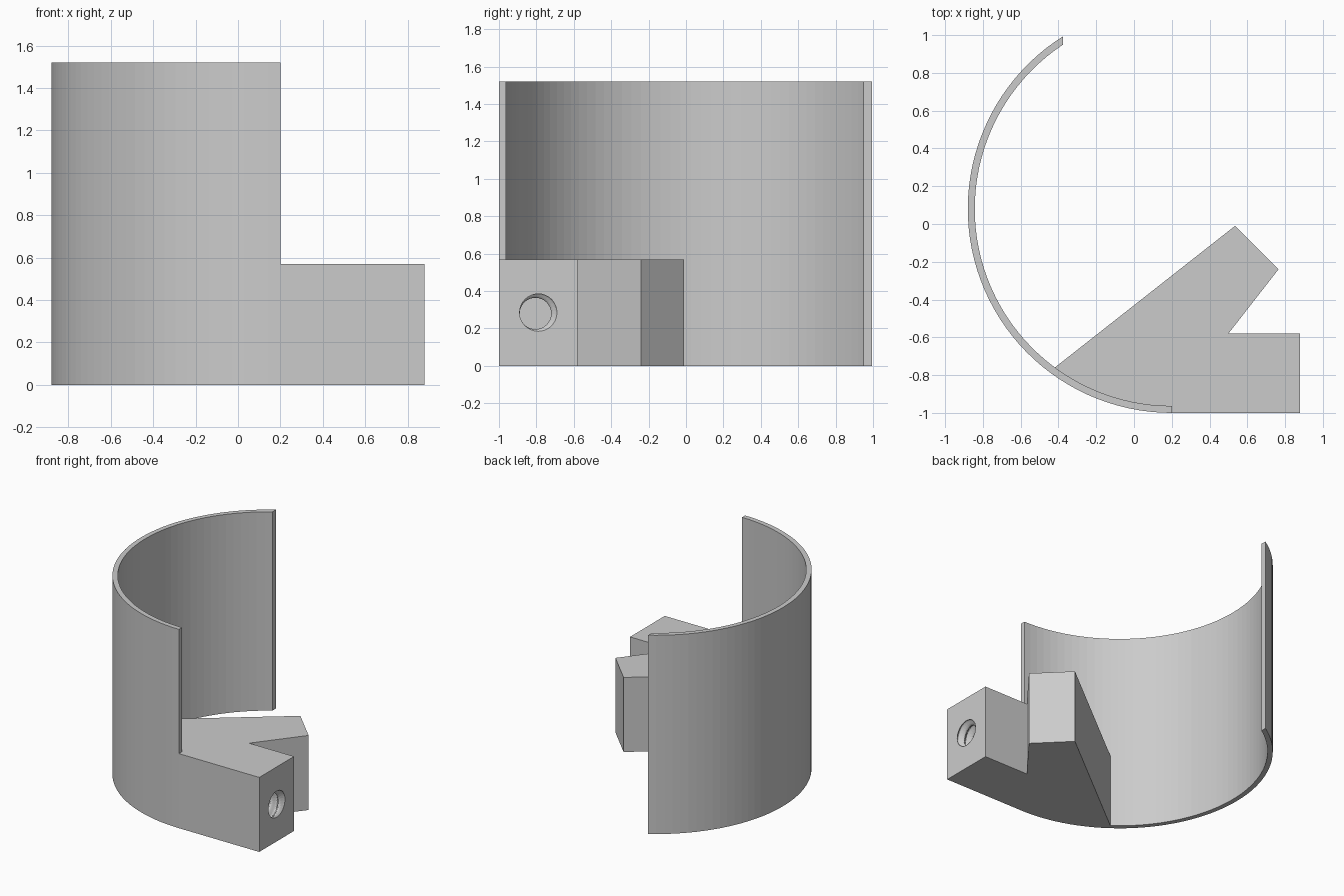
import bpy, bmesh
from math import sin, cos, pi, radians, sqrt, atan2

cube = bpy.data.objects.get("Cube")
if cube:
    bpy.data.objects.remove(cube, do_unlink=True)

CX, CY = 0.2, 0.08           # axis of the curved wall
R_OUT, R_IN = 1.08, 1.043
WALL_H, BLOCK_H = 1.52, 0.57
END_X = -0.375               # straight cut at the back end of the wall

grey = bpy.data.materials.new("plain_grey")
grey.use_nodes = True
colour = (0.6, 0.6, 0.6, 1)
grey.diffuse_color = colour
grey.node_tree.nodes["Principled BSDF"].inputs["Base Color"].default_value = colour


def new_object(name, bm):
    bmesh.ops.recalc_face_normals(bm, faces=bm.faces)
    mesh = bpy.data.meshes.new(name)
    bm.to_mesh(mesh)
    bm.free()
    mesh.materials.append(grey)
    ob = bpy.data.objects.new(name, mesh)
    bpy.context.collection.objects.link(ob)
    return ob


def prism(bm, outline, z0, z1):
    low = [bm.verts.new((x, y, z0)) for x, y in outline]
    high = [bm.verts.new((x, y, z1)) for x, y in outline]
    bm.faces.new(low)
    bm.faces.new(high)
    n = len(outline)
    for i in range(n):
        j = (i + 1) % n
        bm.faces.new((low[i], low[j], high[j], high[i]))


def arc(radius, a0, a1, steps):
    angles = [a0 + (a1 - a0) * i / steps for i in range(steps + 1)]
    return [(CX + radius * cos(a), CY + radius * sin(a)) for a in angles]


def wall_line(radius):
    # front end, past the block's corner, round to the back end
    corner = radians(-126.4)
    dx = END_X - CX
    end = atan2(sqrt(radius ** 2 - dx ** 2), dx) - 2 * pi
    return arc(radius, -pi / 2, corner, 12) + arc(radius, corner, end, 37)[1:]


# Curved wall in two tiers, and the forked block that meets its inner face
outer, inner = wall_line(R_OUT), wall_line(R_IN)
bm = bmesh.new()
for z0, z1 in ((0, BLOCK_H), (BLOCK_H, WALL_H)):
    for i in range(len(outer) - 1):
        prism(bm, [outer[i], outer[i + 1], inner[i + 1], inner[i]], z0, z1)
fork = [(0.535, -0.01), (0.765, -0.24), (0.5, -0.58), (0.88, -0.58), (0.88, -1.0)]
prism(bm, fork + [outer[0]] + inner[:13], 0, BLOCK_H)

# Weld the pieces and drop the doubled faces inside
bmesh.ops.remove_doubles(bm, verts=bm.verts, dist=0.0005)
groups = {}
for f in bm.faces:
    c = f.calc_center_median()
    groups.setdefault(tuple(round(v, 3) for v in c), []).append(f)
inside = [f for g in groups.values() if len(g) > 1 for f in g]
bmesh.ops.delete(bm, geom=inside, context='FACES')
bmesh.ops.dissolve_limit(bm, angle_limit=radians(0.5), verts=bm.verts, edges=bm.edges)
bracket = new_object("curved_wall_with_forked_block", bm)

# Threaded screw hole: an off-centre circle twisted along x
SIDES, PER_TURN, TURNS, PITCH = 32, 24, 6, 0.07
bm = bmesh.new()
rings = []
for k in range(-1, PER_TURN * TURNS + 1):
    x = 0.88 - PITCH * k / PER_TURN if k >= 0 else 0.92
    a = 0.3 + 2 * pi * max(k, 0) / PER_TURN
    y, z = -0.805 + 0.016 * cos(a), 0.28 + 0.016 * sin(a)
    rings.append([bm.verts.new((x, y + 0.1 * cos(2 * pi * s / SIDES),
                                z + 0.1 * sin(2 * pi * s / SIDES)))
                  for s in range(SIDES)])
for r0, r1 in zip(rings, rings[1:]):
    for s in range(SIDES):
        t = (s + 1) % SIDES
        bm.faces.new((r0[s], r0[t], r1[t], r1[s]))
bm.faces.new(rings[0])
bm.faces.new(rings[-1])
cutter = new_object("screw_hole_cutter", bm)
cutter.hide_render = True

cut = bracket.modifiers.new("screw_hole", 'BOOLEAN')
cut.operation = 'DIFFERENCE'
cut.solver = 'EXACT'
cut.object = cutter
bpy.context.view_layer.objects.active = bracket
bracket.select_set(True)
bpy.ops.object.modifier_apply(modifier=cut.name)
bpy.data.objects.remove(cutter, do_unlink=True)
